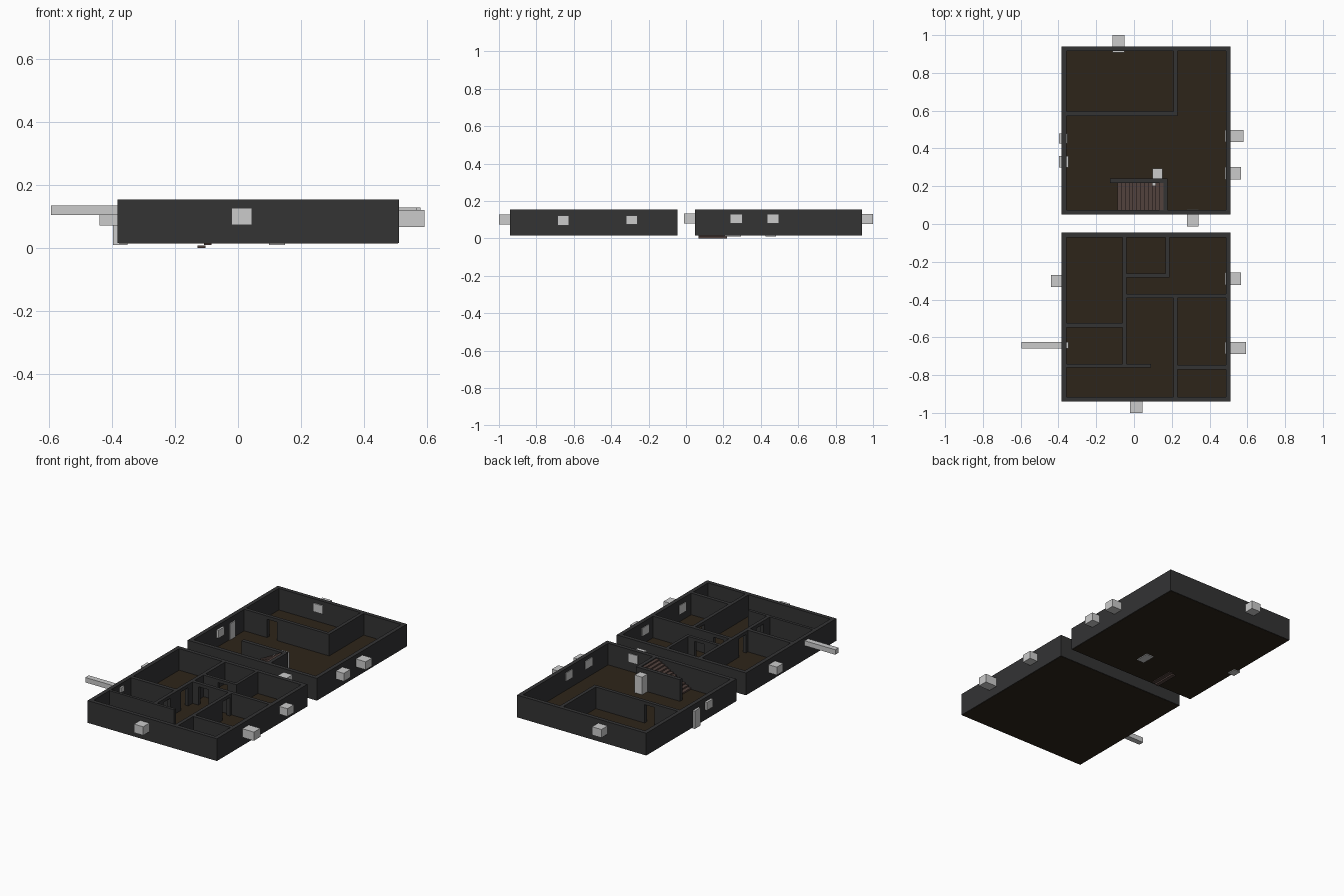
import bpy

if "Cube" in bpy.data.objects:
    bpy.data.objects.remove(bpy.data.objects["Cube"])

def material(name, rgb):
    m = bpy.data.materials.new(name)
    m.diffuse_color = (*rgb, 1)
    m.use_nodes = True
    m.node_tree.nodes["Principled BSDF"].inputs["Base Color"].default_value = m.diffuse_color
    return m

WALL = material("dark_wall", (0.033, 0.033, 0.034))
FLOOR = material("brown_floor", (0.027, 0.018, 0.010))
STEP = material("stair_wood", (0.085, 0.055, 0.048))
Z0, Z1, DOOR_TOP = 0.016, 0.155, 0.135

def box(name, x, y, z, mat=None):
    """Box from (min, max) ranges."""
    bpy.ops.mesh.primitive_cube_add(size=1, location=[(a + b) / 2 for a, b in (x, y, z)])
    o = bpy.context.object
    o.name = name
    o.scale = [b - a for a, b in (x, y, z)]
    bpy.ops.object.transform_apply(location=False, rotation=False, scale=True)
    if mat:
        o.data.materials.append(mat)
    return o

def wall(name, axis, span, across, door=None):
    """Straight wall along an axis, with an optional doorway under a lintel."""
    def piece(s, z, n):
        x, y = (s, across) if axis == "x" else (across, s)
        box(n, x, y, z, WALL)
    if door is None:
        piece(span, (Z0, Z1), name)
    else:
        piece((span[0], door[0]), (Z0, Z1), name + "_start")
        piece((door[1], span[1]), (Z0, Z1), name + "_end")
        piece(door, (DOOR_TOP, Z1), name + "_lintel")

# Outer shells and floors of both storeys
X0, X1, T = -0.383, 0.512, 0.025
for label, y0, y1 in (("front", -0.94, -0.046), ("back", 0.049, 0.94)):
    box(label + "_floor", (X0 + .004, X1 - .004), (y0 + .004, y1 - .004), (Z0 - .001, Z0 + .004), FLOOR)
    wall(label + "_wall_left", "y", (y0, y1), (X0, X0 + T))
    wall(label + "_wall_right", "y", (y0, y1), (X1 - T, X1))
    wall(label + "_wall_near", "x", (X0 + T, X1 - T), (y0, y0 + T))
    wall(label + "_wall_far", "x", (X0 + T, X1 - T), (y1 - T, y1))

# Partitions of the front storey
wall("bedroom_partition", "y", (-0.523, -0.071), (-0.062, -0.04), (-0.505, -0.435))
wall("bath_partition", "y", (-0.745, -0.523), (-0.062, -0.04), (-0.68, -0.61))
wall("bath_back_partition", "x", (-0.358, -0.062), (-0.547, -0.523))
wall("hall_partition", "x", (-0.358, 0.09), (-0.76, -0.742))
wall("cross_partition", "x", (-0.04, 0.487), (-0.392, -0.37), (0.0, 0.07))
wall("closet_front", "x", (-0.04, 0.187), (-0.282, -0.262), (0.06, 0.125))
wall("closet_side", "y", (-0.262, -0.071), (0.168, 0.187))
wall("right_partition", "y", (-0.915, -0.392), (0.208, 0.23), (-0.48, -0.41))
wall("right_divider", "x", (0.23, 0.487), (-0.77, -0.747))

# Partitions of the back storey
wall("back_room_front", "x", (-0.358, 0.23), (0.573, 0.595), (-0.2, -0.13))
wall("back_room_side", "y", (0.595, 0.915), (0.208, 0.23))
wall("stair_wall", "x", (-0.128, 0.178), (0.218, 0.242))
wall("stair_end_wall", "y", (0.074, 0.218), (0.155, 0.178))

# Staircase rising to the right
N = 14
for i in range(N):
    x, z = -0.128 + i * 0.0202, i * 0.0108
    box(f"stair_tread_{i + 1}", (x, x + 0.024), (0.066, 0.219), (z, z + 0.009), STEP)

# Window and door blocks pushed through the walls
BLOCKS = [
    ("window_back", (-0.115, -0.05), (0.908, 1.0), (0.078, 0.13)),
    ("window_stair_side", (0.28, 0.342), (-0.012, 0.078), (0.08, 0.132)),
    ("window_right_1", (0.483, 0.58), (0.434, 0.498), (0.08, 0.13)),
    ("window_right_2", (0.483, 0.567), (0.236, 0.302), (0.08, 0.13)),
    ("window_right_3", (0.483, 0.567), (-0.322, -0.258), (0.073, 0.122)),
    ("window_right_4", (0.483, 0.592), (-0.688, -0.625), (0.068, 0.122)),
    ("window_front", (-0.02, 0.044), (-1.0, -0.92), (0.074, 0.128)),
    ("window_left_1", (-0.44, -0.36), (-0.333, -0.27), (0.072, 0.122)),
    ("window_left_long", (-0.595, -0.348), (-0.66, -0.626), (0.105, 0.136)),
    ("window_left_2", (-0.397, -0.346), (0.3, 0.36), (0.08, 0.13)),
    ("door_left", (-0.397, -0.352), (0.425, 0.48), (0.01, 0.122)),
    ("door_stair", (0.098, 0.15), (0.205, 0.293), (0.01, 0.13)),
]
for b in BLOCKS:
    box(*b)
